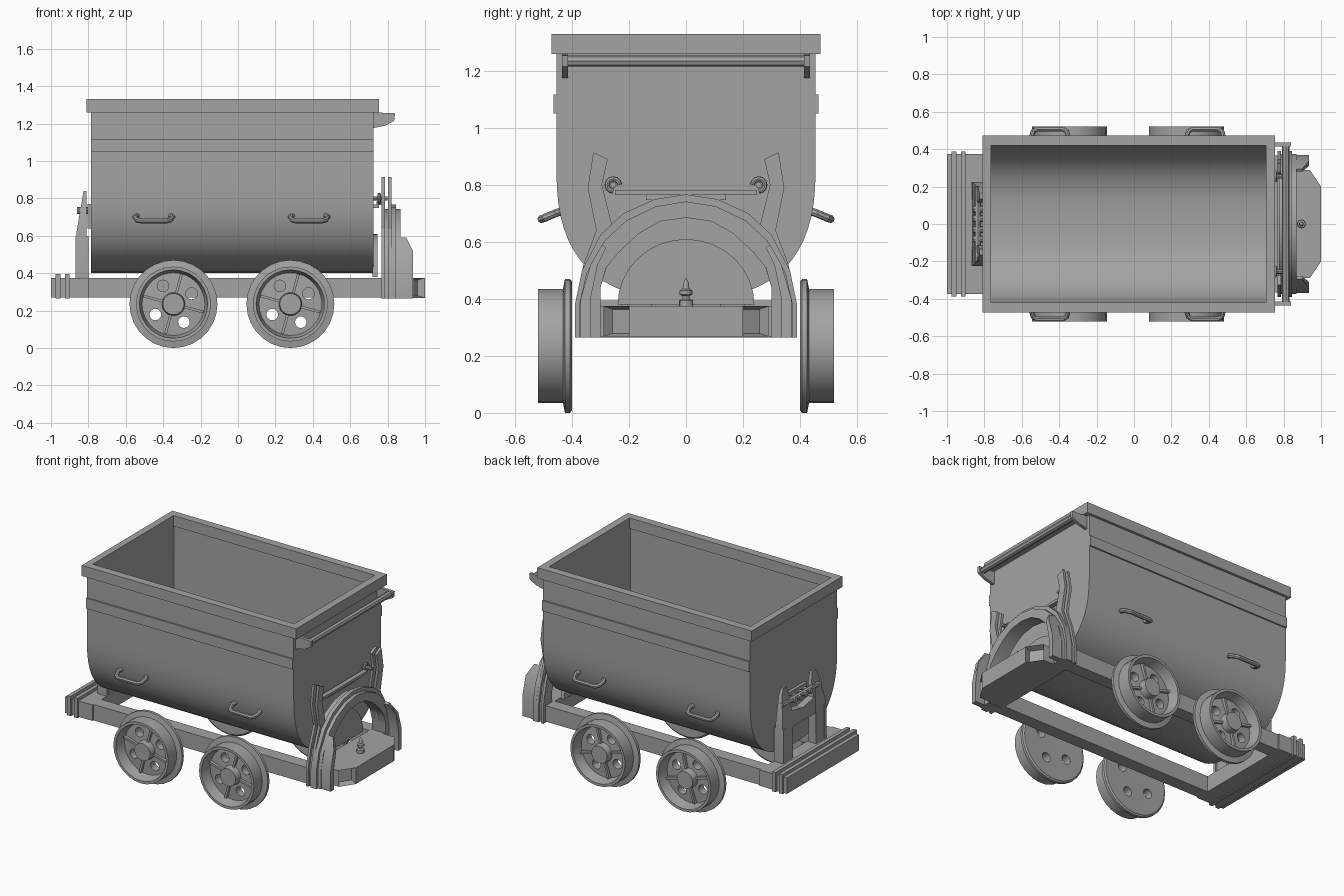
import bpy, bmesh, math
from mathutils import Matrix, Vector

cube = bpy.data.objects.get("Cube")
if cube:
    bpy.data.objects.remove(cube, do_unlink=True)

steel = bpy.data.materials.new("grey_steel")
steel.use_nodes = True
steel.diffuse_color = (0.37, 0.37, 0.37, 1)
steel.node_tree.nodes["Principled BSDF"].inputs["Base Color"].default_value = steel.diffuse_color


def finish(ob, mirror=False):
    """Material, edge-aware smoothing and an optional copy across y = 0."""
    bpy.ops.object.select_all(action='DESELECT')
    ob.select_set(True)
    bpy.context.view_layer.objects.active = ob
    ob.data.materials.clear()
    ob.data.materials.append(steel)
    bpy.ops.object.shade_smooth_by_angle(angle=math.radians(30))
    if mirror:
        mod = ob.modifiers.new("mirror", 'MIRROR')
        mod.use_axis = (False, True, False)
        mod.use_mirror_merge = False
    return ob


def add(name, bm, mirror=False):
    bmesh.ops.recalc_face_normals(bm, faces=bm.faces)
    me = bpy.data.meshes.new(name)
    bm.to_mesh(me)
    bm.free()
    ob = bpy.data.objects.new(name, me)
    bpy.context.collection.objects.link(ob)
    return finish(ob, mirror)


def prism_bm(pts, axis, a, b):
    """Extrude a 2D outline along an axis from a to b."""
    place = {'x': lambda p, t: (t, p[0], p[1]),
             'y': lambda p, t: (p[0], t, p[1]),
             'z': lambda p, t: (p[0], p[1], t)}[axis]
    bm = bmesh.new()
    low = [bm.verts.new(place(p, a)) for p in pts]
    top = [bm.verts.new(place(p, b)) for p in pts]
    bm.faces.new(low)
    bm.faces.new(top)
    for i in range(len(pts)):
        j = (i + 1) % len(pts)
        bm.faces.new((low[i], low[j], top[j], top[i]))
    return bm


def prism(name, pts, axis, a, b, mirror=False):
    return add(name, prism_bm(pts, axis, a, b), mirror)


def box(name, x, y, z, mirror=False):
    outline = [(y[0], z[0]), (y[1], z[0]), (y[1], z[1]), (y[0], z[1])]
    return prism(name, outline, 'x', x[0], x[1], mirror)


def rod(name, pts, radius, mirror=False):
    """Round bar along a path."""
    cu = bpy.data.curves.new(name, 'CURVE')
    cu.dimensions = '3D'
    cu.bevel_depth = radius
    cu.bevel_resolution = 2
    cu.use_fill_caps = True
    sp = cu.splines.new('POLY')
    sp.points.add(len(pts) - 1)
    for p, co in zip(sp.points, pts):
        p.co = (*co, 1)
    ob = bpy.data.objects.new(name, cu)
    bpy.context.collection.objects.link(ob)
    bpy.ops.object.select_all(action='DESELECT')
    ob.select_set(True)
    bpy.context.view_layer.objects.active = ob
    bpy.ops.object.convert(target='MESH')
    return finish(bpy.context.object, mirror)


def both(half):
    """Complete a half outline running from +y to the middle."""
    return half + [(-y, z) for y, z in reversed(half) if y > 1e-6]


def lathe(profile, axis, centre, steps):
    bm = bmesh.new()
    side = Vector((1, 0, 0))
    vs = [bm.verts.new(centre + side * r + axis * h) for r, h in profile]
    edges = [bm.edges.new(e) for e in zip(vs, vs[1:])]
    bmesh.ops.spin(bm, geom=vs + edges, cent=centre, axis=axis,
                   angle=math.tau, steps=steps, use_merge=True)
    bmesh.ops.remove_doubles(bm, verts=bm.verts, dist=1e-5)
    return bm


# Tub: straight sides over a rounded trough
def trough(w, bottom, top):
    arc = []
    for i in range(17):
        t = math.pi / 2 * i / 16
        arc.append((w * math.cos(t) ** 0.77 if i < 16 else 0, 0.87 - (0.87 - bottom) * math.sin(t) ** 0.77))
    return both([(w, top)] + arc)


outer, inner = trough(0.455, 0.40, 1.27), trough(0.428, 0.427, 1.27)
prism("tub_shell", outer + inner[::-1], 'x', -0.785, 0.725)
for name, a, b in (("tub_rear_wall", -0.785, -0.765), ("tub_front_wall", 0.705, 0.725)):
    prism(name, outer, 'x', a, b)
box("rim_side", (-0.81, 0.755), (0.42, 0.472), (1.26, 1.33), True)
box("rim_rear", (-0.81, -0.765), (-0.42, 0.42), (1.26, 1.33))
box("rim_front", (0.705, 0.755), (-0.42, 0.42), (1.26, 1.33))
box("side_band", (-0.785, 0.725), (0.45, 0.465), (1.05, 1.118), True)

# Grab handles on the tub sides
for x in (-0.45, 0.38):
    rod("grab_handle", [(x - 0.085, 0.43, 0.71), (x - 0.1, 0.46, 0.70), (x - 0.09, 0.495, 0.685),
                        (x - 0.07, 0.508, 0.68), (x + 0.07, 0.508, 0.68), (x + 0.09, 0.495, 0.685),
                        (x + 0.1, 0.46, 0.70), (x + 0.085, 0.43, 0.71)], 0.014, True)

# Tipping bar under the rim
prism("bar_bracket", [(0.72, 1.26), (0.84, 1.255), (0.835, 1.215), (0.79, 1.19), (0.72, 1.175)],
      'y', 0.415, 0.435, True)
rod("tipping_bar", [(0.812, -0.43, 1.235), (0.812, 0.43, 1.235)], 0.02)

# Underframe
box("side_rail", (-0.92, 0.82), (0.28, 0.365), (0.27, 0.375), True)
box("rear_beam", (-1.0, -0.80), (-0.375, 0.375), (0.27, 0.375))
for x in (-0.975, -0.925):
    box("rear_beam_rib", (x, x + 0.025), (-0.387, 0.387), (0.265, 0.395))

# Front platform with pockets in its angled corners
half = [(0.76, 0.36), (0.86, 0.36), (0.86, 0.29), (0.94, 0.29), (1.0, 0.2)]
bm = prism_bm(half + [(x, -y) for x, y in reversed(half)], 'z', 0.268, 0.375)
bmesh.ops.recalc_face_normals(bm, faces=bm.faces)
corners = [f for f in bm.faces if f.normal.x > 0.3 and abs(f.normal.y) > 0.3]
bmesh.ops.inset_individual(bm, faces=corners, thickness=0.016, depth=-0.04)
add("front_platform", bm)

# Coupling pin
pin = [(0, 0), (0.024, 0), (0.024, 0.025), (0.012, 0.03), (0.012, 0.04), (0.022, 0.045),
       (0.022, 0.06), (0.012, 0.065), (0.01, 0.085), (0, 0.105)]
add("coupling_pin", lathe(pin, Vector((0, 0, 1)), Vector((0.895, 0, 0.37)), 12))

# Front arch: a recessed core beside a full ring
arch_out = [(0.39, 0.265), (0.39, 0.38), (0.365, 0.5), (0.30, 0.625), (0.22, 0.70), (0.11, 0.75), (0, 0.767)]
arch_core = [(0.375, 0.265), (0.375, 0.38), (0.35, 0.49), (0.285, 0.605), (0.21, 0.675), (0.105, 0.725), (0, 0.742)]
arch_in = [(0.30, 0.265), (0.30, 0.44), (0.28, 0.51), (0.235, 0.565), (0.165, 0.63), (0.09, 0.672), (0, 0.685)]
for name, edge, a, b in (("arch_ring", arch_out, 0.82, 0.845), ("arch_core", arch_core, 0.775, 0.868)):
    prism(name, both(edge) + both(arch_in)[::-1], 'x', a, b)

# Horn plates in pairs, and the curved guard on each leg
horn = [(0.39, 0.265), (0.39, 0.38), (0.36, 0.52), (0.315, 0.64), (0.345, 0.79), (0.325, 0.915),
        (0.275, 0.89), (0.295, 0.80), (0.255, 0.64), (0.27, 0.54), (0.30, 0.44), (0.30, 0.265)]
for x in (0.768, 0.803):
    prism("horn_plate", horn, 'x', x, x + 0.017, True)
guard = [(0.37, 0.265), (0.37, 0.4), (0.335, 0.52), (0.295, 0.59), (0.28, 0.58), (0.31, 0.52),
         (0.335, 0.4), (0.335, 0.265)]
bm = prism_bm(guard, 'x', 0.80, 0.935)
for v in bm.verts:
    if v.co.x > 0.9 and v.co.z > 0.56:
        v.co.x = 0.90
add("leg_guard", bm, True)

# Locking bar and rocker plate on the tub's front wall
rocker = [(0.24 * math.cos(math.pi * i / 16), 0.38 + 0.23 * math.sin(math.pi * i / 16)) for i in range(17)]
prism("rocker_plate", rocker, 'x', 0.72, 0.745)
box("lock_bar", (0.74, 0.77), (-0.25, 0.25), (0.765, 0.782))
box("lock_bar_lower", (0.72, 0.755), (-0.14, 0.14), (0.748, 0.766))
hook = [(0.255 + 0.022 * math.cos(t), 0.80 + 0.022 * math.sin(t)) for t in
        [math.radians(270 + 30 * i) for i in range(10)]]
rod("lock_hook", [(0.755, y, z) for y, z in hook], 0.009, True)
rod("lock_pin", [(0.72, 0.255, 0.80), (0.80, 0.255, 0.80)], 0.011, True)

# Rear stand
post = [(0.225, 0.37), (0.225, 0.62), (0.19, 0.80), (0.165, 0.84), (0.135, 0.84), (0.115, 0.78),
        (0.115, 0.68), (0.0, 0.66), (0.0, 0.58), (0.12, 0.58), (0.12, 0.37)]
bm = prism_bm(post, 'x', -0.865, -0.81)
for v in bm.verts:
    if v.co.x < -0.85 and v.co.z > 0.61:
        v.co.x = -0.865 + 0.17 * (v.co.z - 0.61)
add("rear_stand", bm, True)
box("rear_stand_foot", (-0.868, -0.80), (0.205, 0.225), (0.37, 0.60), True)
rod("rear_hinge_pin", [(-0.835, -0.2, 0.74), (-0.835, 0.2, 0.74)], 0.017)
for y in (0.03, 0.08):
    rod("rear_hinge_knuckle", [(-0.86, y, 0.735), (-0.775, y, 0.735)], 0.018, True)
box("rear_hinge_plate", (-0.805, -0.78), (-0.11, 0.11), (0.64, 0.77))

# Flanged wheels with four holes and four ribs
profile = [(0, 0.405), (0.225, 0.40), (0.235, 0.407), (0.235, 0.425), (0.20, 0.432), (0.20, 0.52),
           (0.183, 0.52), (0.168, 0.45), (0.062, 0.458), (0.057, 0.505), (0, 0.505)]
out = Vector((0, -1, 0))
for x in (-0.345, 0.28):
    centre = Vector((x, 0, 0.235))
    wheel = add("wheel", lathe(profile, out, centre, 28))
    cut = bmesh.new()
    ribs = bmesh.new()
    for k in range(4):
        a = math.radians(30 + 90 * k)
        hole = centre + Vector((0.112 * math.cos(a), -0.44, 0.112 * math.sin(a)))
        bmesh.ops.create_cone(cut, cap_ends=True, segments=16, radius1=0.031, radius2=0.031, depth=0.2,
                              matrix=Matrix.Translation(hole) @ Matrix.Rotation(math.pi / 2, 4, 'X'))
        turn = Matrix.Rotation(-a - math.pi / 4, 4, 'Y')
        size = Matrix.Diagonal((0.12, 0.035, 0.014, 1))
        bmesh.ops.create_cube(ribs, size=1, matrix=Matrix.Translation(centre) @ turn
                              @ Matrix.Translation((0.105, -0.455, 0)) @ size)
    cutter = add("hole_cutter", cut)
    cutter.hide_render = True
    mod = wheel.modifiers.new("holes", 'BOOLEAN')
    mod.operation, mod.solver, mod.object = 'DIFFERENCE', 'EXACT', cutter
    bpy.context.view_layer.objects.active = wheel
    bpy.ops.object.modifier_apply(modifier="holes")
    bpy.data.objects.remove(cutter, do_unlink=True)
    finish(wheel, True)
    add("wheel_ribs", ribs, True)
